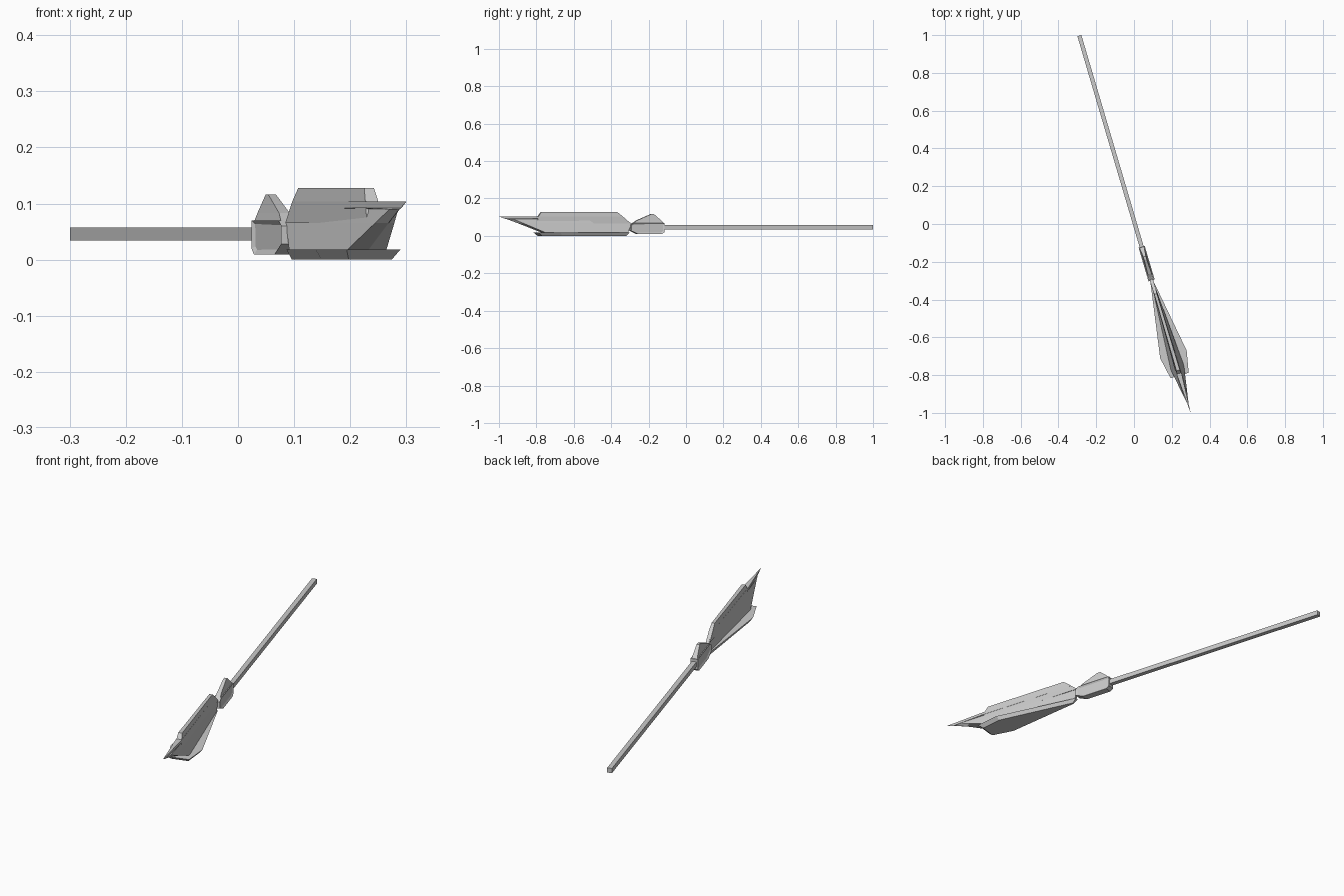
import bpy, bmesh, math
from mathutils import Matrix, Vector

if "Cube" in bpy.data.objects:
    bpy.data.objects.remove(bpy.data.objects["Cube"])

# Local frame: u runs along the weapon toward its point, v sideways, z up
ANGLE = math.atan(0.295)
A = Vector((math.sin(ANGLE), -math.cos(ANGLE), 0))
P = Vector((math.cos(ANGLE), math.sin(ANGLE), 0))
ORIGIN = Vector((0.005, 0, 0))


def place(u, v, z):
    return ORIGIN + A * u + P * v + Vector((0, 0, z))


def loft(name, rings, panel=0.0):
    """Skin equal-length rings of (u, v, z), cap both ends, optionally recess side panels."""
    bm = bmesh.new()
    vs = [[bm.verts.new(place(*p)) for p in r] for r in rings]
    n = len(rings[0])
    for a, b in zip(vs, vs[1:]):
        for i in range(n):
            j = (i + 1) % n
            bm.faces.new((a[i], a[j], b[j], b[i]))
    caps = [bm.faces.new(vs[0][::-1]), bm.faces.new(vs[-1])]
    bmesh.ops.recalc_face_normals(bm, faces=bm.faces[:])
    if panel:
        bmesh.ops.inset_individual(bm, faces=caps, thickness=panel, depth=-0.005)
    me = bpy.data.meshes.new(name)
    bm.to_mesh(me)
    bm.free()
    ob = bpy.data.objects.new(name, me)
    bpy.context.collection.objects.link(ob)
    return ob


def layer(z, half):
    """Horizontal ring from (u, half width) points, mirrored across the axis."""
    return [(u, -h, z) for u, h in half] + [(u, h, z) for u, h in reversed(half)]


def side(v, profile):
    return [(u, v, z) for u, z in profile]


# Long square shaft
loft("shaft", [layer(z, [(-1.04, 0.011), (0.14, 0.011)]) for z in (0.034, 0.057)])

# Collar with recessed side panels
collar = [(0.125, 0.02), (0.14, 0.009), (0.27, 0.009), (0.312, 0.028),
          (0.312, 0.06), (0.295, 0.07), (0.125, 0.07)]
loft("collar", [side(-0.017, collar), side(0.017, collar)], panel=0.009)

# Fin on top of the collar
loft("collar_fin", [layer(0.066, [(0.125, 0.013), (0.30, 0.013)]),
                    layer(0.083, [(0.142, 0.011), (0.275, 0.010)]),
                    layer(0.116, [(0.18, 0.007), (0.197, 0.007)])])

# Flared blade body with an overhanging point
loft("blade", [
    layer(0.016, [(0.325, 0.006), (0.79, 0.037), (0.80, 0.0005)]),
    layer(0.065, [(0.305, 0.006), (0.906, 0.018), (0.93, 0.0005)]),
    layer(0.090, [(0.340, 0.006), (0.965, 0.008), (1.00, 0.0005)]),
    layer(0.092, [(0.343, 0.009), (0.83, 0.013), (1.01, 0.0005)]),
    layer(0.104, [(0.360, 0.009), (0.83, 0.013), (1.043, 0.0003)]),
])

# Raised spine along the top of the blade
loft("blade_spine", [layer(0.065, [(0.31, 0.009), (0.835, 0.012)]),
                     layer(0.104, [(0.355, 0.009), (0.825, 0.012)]),
                     layer(0.128, [(0.386, 0.007), (0.808, 0.009)])])

# Broad base plate with a chamfered underside
loft("base_plate", [
    layer(0.0, [(0.335, 0.004), (0.71, 0.060), (0.815, 0.040)]),
    layer(0.018, [(0.315, 0.008), (0.72, 0.073), (0.836, 0.050)]),
])
